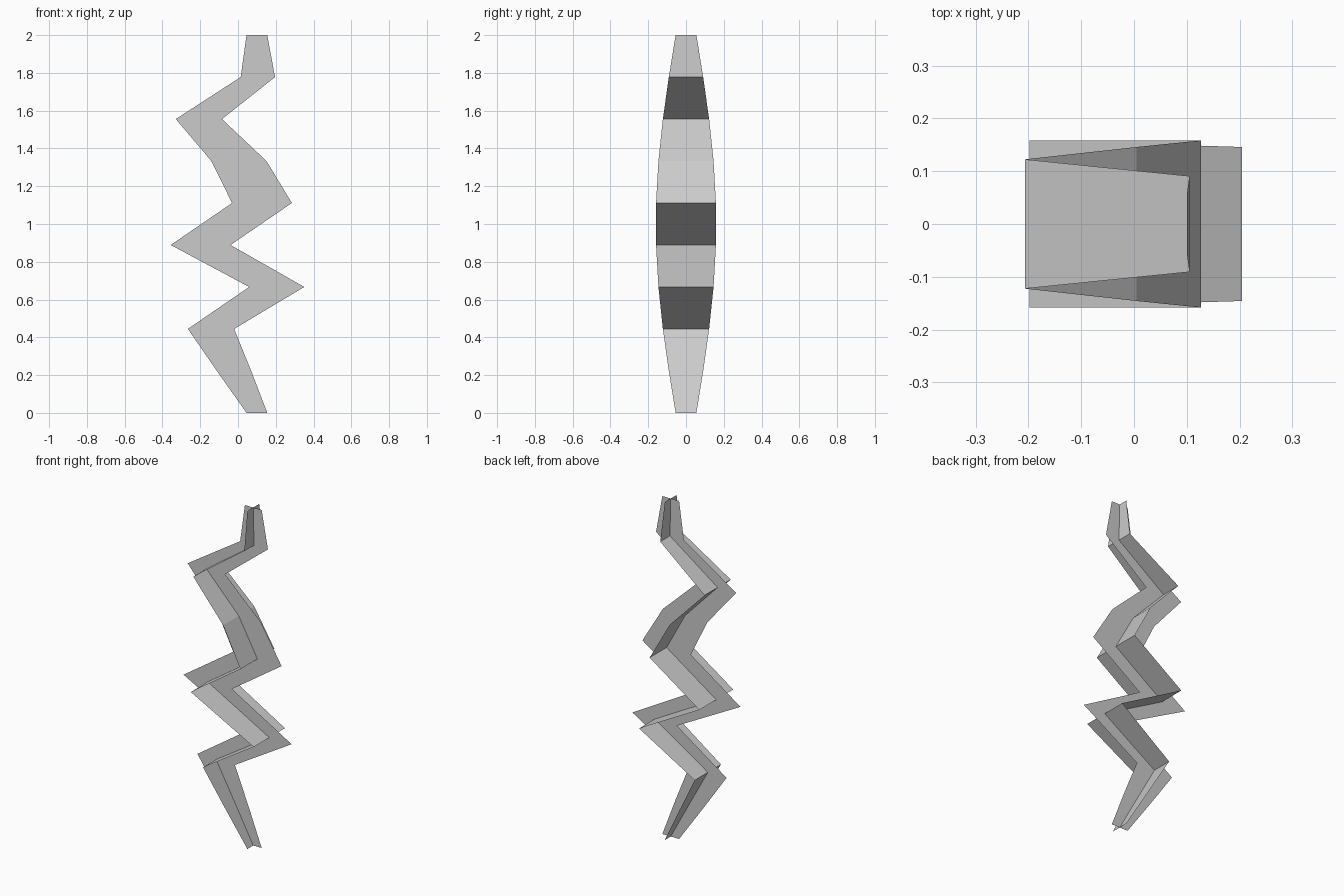
import bpy, bmesh
from math import sin, pi
from mathutils import Vector

if "Cube" in bpy.data.objects:
    bpy.data.objects.remove(bpy.data.objects["Cube"])

# Zig-zag centre line: x offset at ten evenly spaced heights
PATH_X = [0.10, -0.021, -0.143, 0.205, -0.198, 0.127, 0.005, -0.207, 0.105, 0.10]
HEIGHT = 2.0


def ribbon(name, direction):
    """Flat ribbon following the zig-zag, widened along direction, tapered to both ends."""
    bm = bmesh.new()
    previous = None
    for i, x in enumerate(PATH_X):
        t = i / (len(PATH_X) - 1)
        half = 0.055 + 0.105 * sin(pi * t)
        centre = Vector((x, 0, HEIGHT * t))
        pair = [bm.verts.new(centre + direction * half * s) for s in (-1, 1)]
        if previous:
            bm.faces.new((previous[0], previous[1], pair[1], pair[0]))
        previous = pair
    mesh = bpy.data.meshes.new(name)
    bm.to_mesh(mesh)
    bm.free()
    obj = bpy.data.objects.new(name, mesh)
    bpy.context.collection.objects.link(obj)
    return obj


# Two ribbons crossing at right angles form the lightning bolt
ribbon("bolt_ribbon_wide", Vector((1, 0, 0)))
ribbon("bolt_ribbon_deep", Vector((0, 1, 0)))
